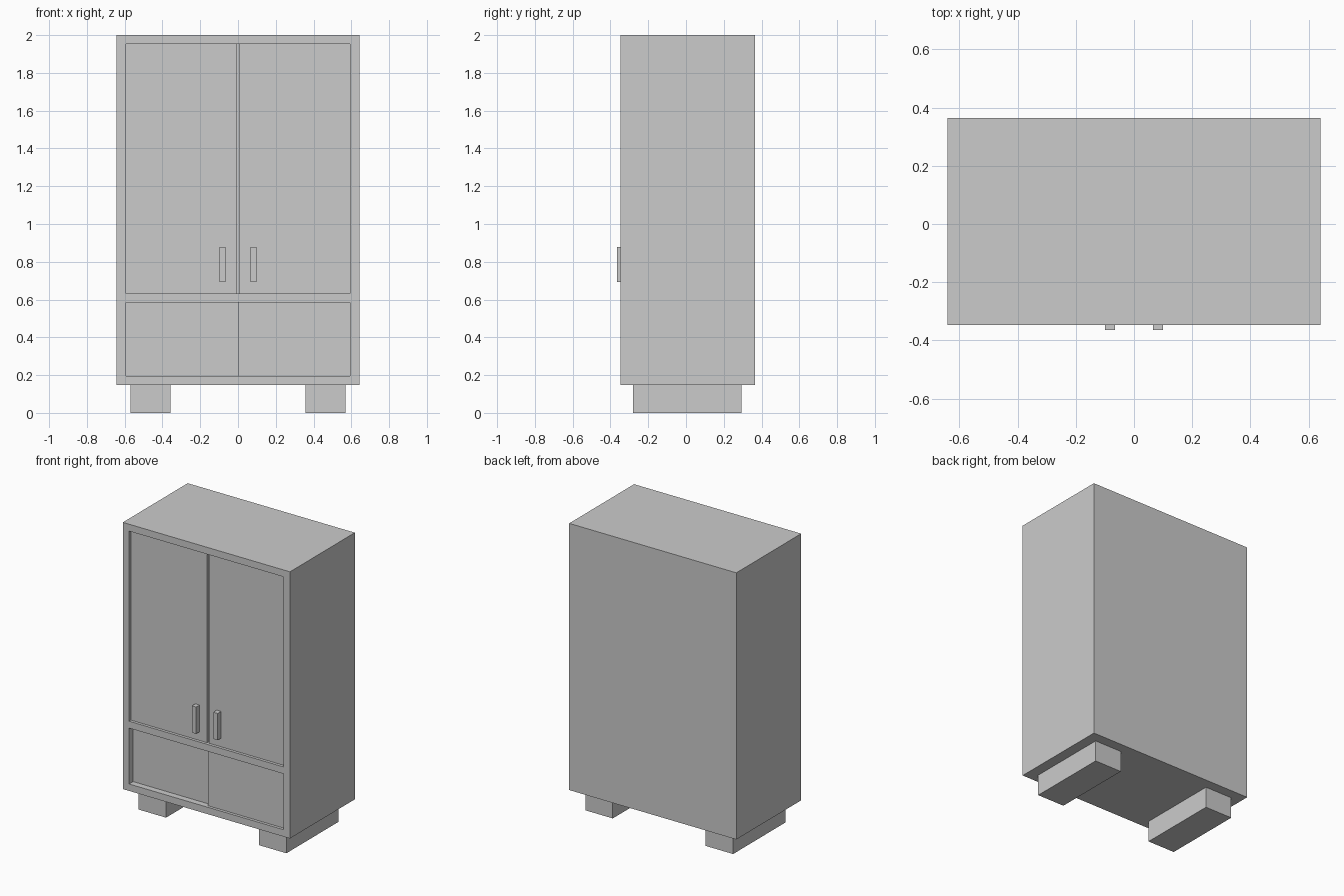
import bpy

if "Cube" in bpy.data.objects:
    bpy.data.objects.remove(bpy.data.objects["Cube"])


def box(name, x0, x1, y0, y1, z0, z1):
    """Axis-aligned box from its extents."""
    bpy.ops.mesh.primitive_cube_add(size=1)
    ob = bpy.context.object
    ob.name = name
    ob.data.name = name
    for v in ob.data.vertices:
        v.co = (x1 if v.co.x > 0 else x0,
                y1 if v.co.y > 0 else y0,
                z1 if v.co.z > 0 else z0)
    return ob


W = 0.642                    # half width of the cabinet
T = 0.048                    # board thickness
FRONT, BACK = -0.347, 0.365
BASE, TOP = 0.148, 2.0
INNER = W - T

# Carcass: a solid block with two compartments cut out of the front
carcass = box("cabinet_carcass", -W, W, FRONT, BACK, BASE, TOP)
for name, z0, z1 in (("upper_cutter", 0.632, TOP - T),
                     ("lower_cutter", BASE + T, 0.584)):
    cutter = box(name, -INNER, INNER, FRONT - 0.1, BACK - T, z0, z1)
    mod = carcass.modifiers.new(name, "BOOLEAN")
    mod.object = cutter
    mod.solver = "EXACT"
    bpy.context.view_layer.objects.active = carcass
    bpy.ops.object.modifier_apply(modifier=name)
    bpy.data.objects.remove(cutter)

# Mirrored parts: doors, handles and feet
DOOR = FRONT + 0.02
for side, s in (("left", -1), ("right", 1)):
    def pair(part, a, b, *yz):
        return box(side + "_" + part, min(s * a, s * b), max(s * a, s * b), *yz)

    pair("door", 0.008, INNER, DOOR, DOOR + 0.03, 0.632, TOP - T)
    pair("door_handle", 0.066, 0.099, -0.365, DOOR, 0.692, 0.878)
    pair("foot", 0.357, 0.568, -0.28, 0.294, 0.0, BASE)

# Lower sliding panels, the left one set behind the right one
box("right_lower_panel", 0.0, INNER, DOOR, DOOR + 0.024, BASE + T, 0.584)
box("left_lower_panel", -INNER, 0.02, DOOR + 0.024, DOOR + 0.05, BASE + T, 0.584)
